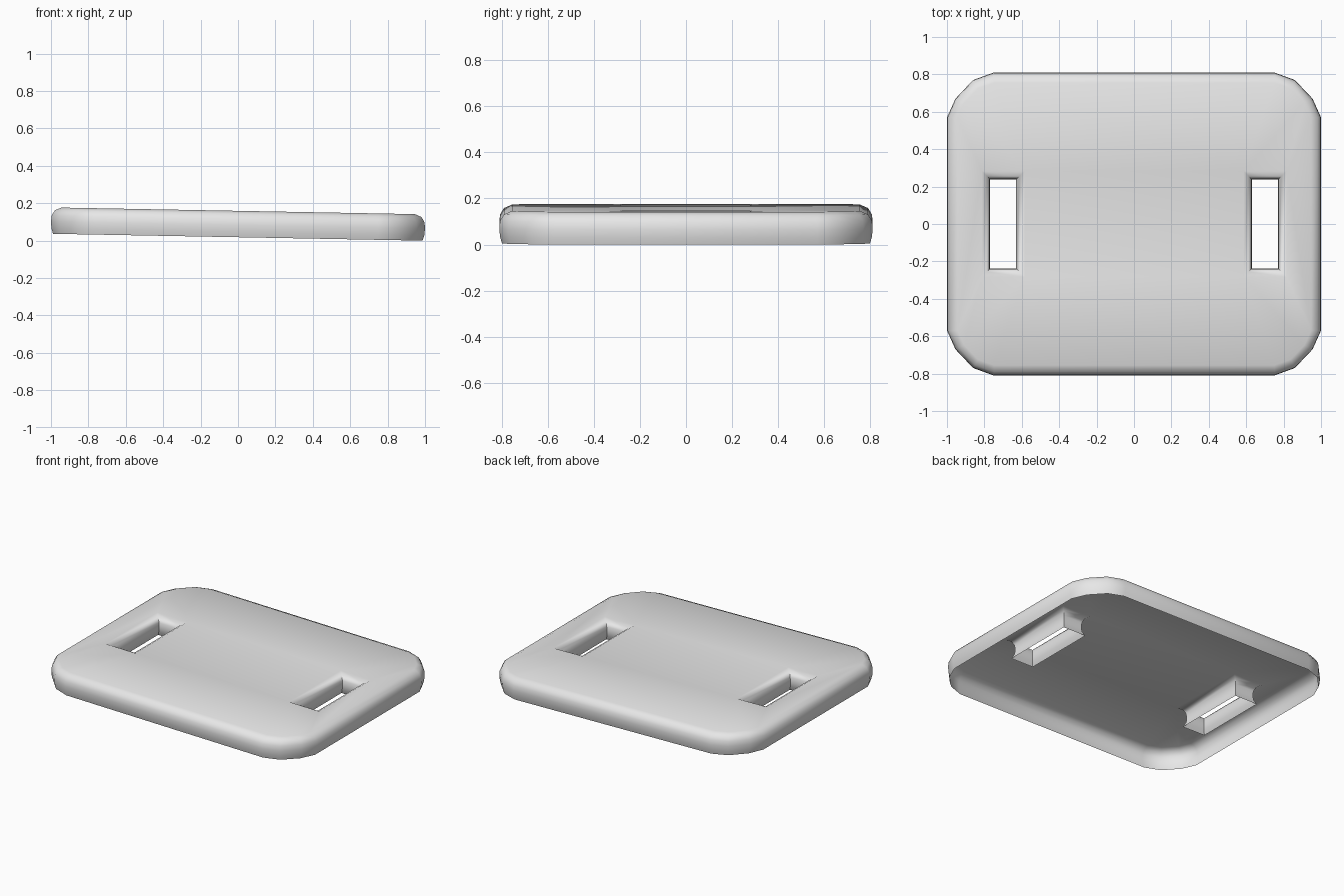
import bpy, bmesh, math
from mathutils import Matrix

if "Cube" in bpy.data.objects:
    bpy.data.objects.remove(bpy.data.objects["Cube"])

# (inward offset, height) of the rounded outer rim, top to bottom
RIM = [(0.055, 0.141), (0.02, 0.126), (0.003, 0.098), (0.0, 0.065), (0.003, 0.03), (0.012, 0.0)]
# (outward offset, height) of the slot walls, top to bottom
SLOT = [(0.045, 0.141), (0.017, 0.126), (0.003, 0.098), (0.0, 0.065), (0.003, 0.035), (0.017, 0.004)]
TILT = 0.0185


def outline(inset):
    """Rounded rectangle with three-segment corners, shrunk by inset."""
    c = [(0.25, 0.0), (0.205, 0.10), (0.11, 0.20), (0.0, 0.24)]
    q = [(0.75 + x * (1 - inset / 0.25), 0.57 + y * (1 - inset / 0.24)) for x, y in c]
    return (q + [(-x, y) for x, y in reversed(q)]
            + [(-x, -y) for x, y in q] + [(x, -y) for x, y in reversed(q)])


def slot(cx, grow):
    w, h = 0.07 + grow, 0.238 + grow
    return [(cx + w, h), (cx - w, h), (cx - w, -h), (cx + w, -h)]


def add_walls(bm, loops, flip):
    """Skin a stack of loops; return the edges of the top loop."""
    rings = [[bm.verts.new((x, y, z)) for x, y in pts] for pts, z in loops]
    n = len(rings[0])
    for a, b in zip(rings, rings[1:]):
        for i in range(n):
            j = (i + 1) % n
            f = [a[i], b[i], b[j], a[j]]
            bm.faces.new(f[::-1] if flip else f)
    return [bm.edges.get((rings[0][i], rings[0][(i + 1) % n])) for i in range(n)]


bm = bmesh.new()
# outer rim, then the two slot walls
top = add_walls(bm, [(outline(o), z) for o, z in RIM], False)
for cx in (-0.7, 0.7):
    top += add_walls(bm, [(slot(cx, o), z) for o, z in SLOT], True)
# flat top with the slots left open
res = bmesh.ops.triangle_fill(bm, use_beauty=True, use_dissolve=False, edges=top)
for f in [g for g in res["geom"] if isinstance(g, bmesh.types.BMFace)]:
    f.normal_update()
    if f.normal.z < 0:
        f.normal_flip()
# slight tilt, then stand on the ground
bmesh.ops.transform(bm, matrix=Matrix.Rotation(TILT, 4, 'Y'), verts=bm.verts)
low = min(v.co.z for v in bm.verts)
mid = (min(v.co.x for v in bm.verts) + max(v.co.x for v in bm.verts)) / 2
bmesh.ops.translate(bm, vec=(-mid, 0, -low), verts=bm.verts)

me = bpy.data.meshes.new("slotted_plate")
bm.to_mesh(me)
bm.free()
mat = bpy.data.materials.new("light grey")
mat.diffuse_color = (0.8, 0.8, 0.8, 1)
mat.use_nodes = True
mat.node_tree.nodes["Principled BSDF"].inputs["Base Color"].default_value = mat.diffuse_color
me.materials.append(mat)
ob = bpy.data.objects.new("slotted_plate", me)
bpy.context.collection.objects.link(ob)
bpy.context.view_layer.objects.active = ob
ob.select_set(True)
bpy.ops.object.shade_smooth_by_angle(angle=math.radians(40))
